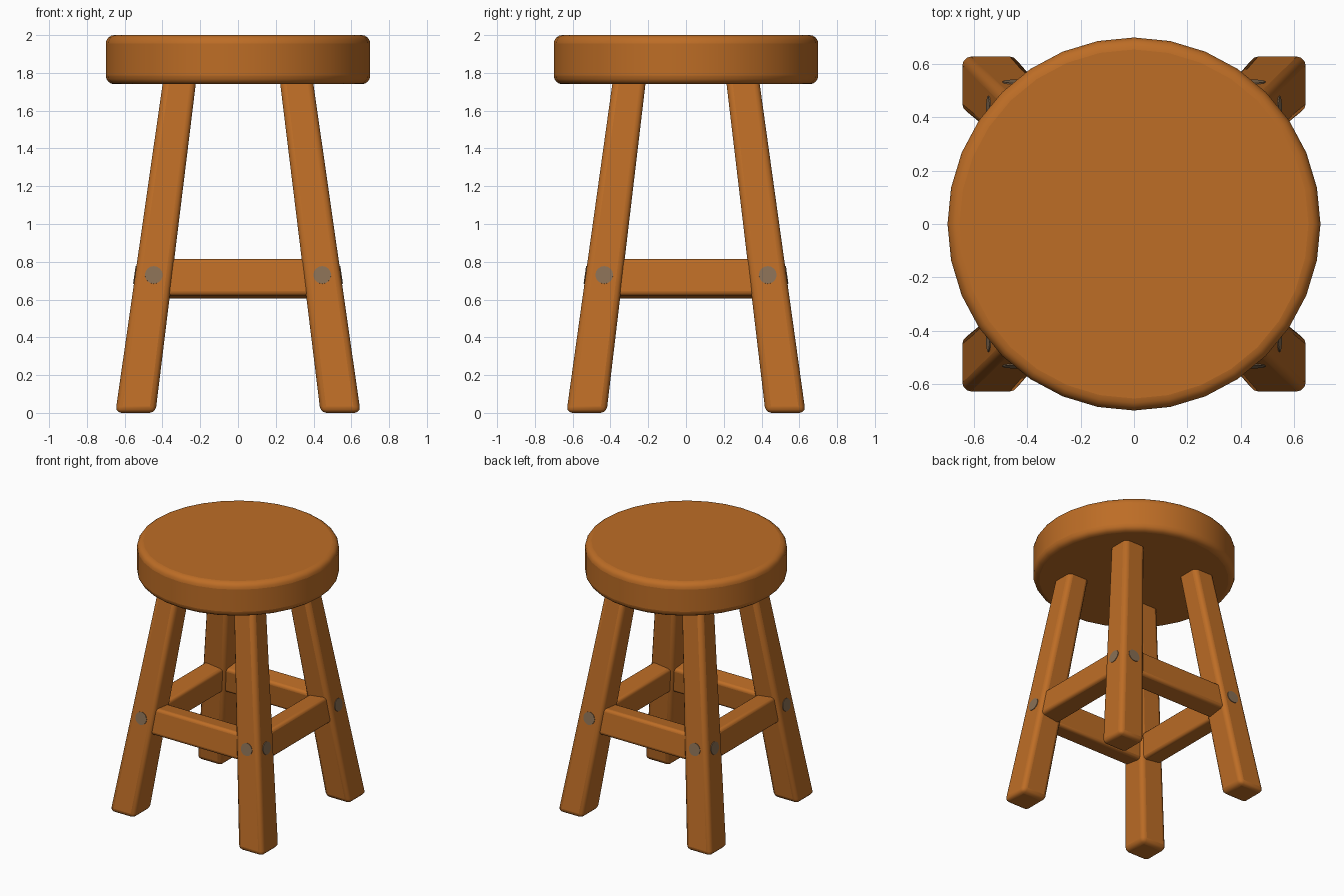
import bpy, bmesh, math
from mathutils import Vector

if "Cube" in bpy.data.objects:
    bpy.data.objects.remove(bpy.data.objects["Cube"])


def material(name, rgb):
    m = bpy.data.materials.new(name)
    m.diffuse_color = (*rgb, 1)
    m.use_nodes = True
    m.node_tree.nodes["Principled BSDF"].inputs["Base Color"].default_value = m.diffuse_color
    return m


WOOD = material("warm wood", (0.51, 0.153, 0.019))
PEG = material("grey peg", (0.25, 0.16, 0.09))


def finish(name, bm, mat, bevel=0, segments=3):
    """Turn a bmesh into a smooth, rounded object."""
    bmesh.ops.recalc_face_normals(bm, faces=bm.faces)
    mesh = bpy.data.meshes.new(name)
    bm.to_mesh(mesh)
    bm.free()
    ob = bpy.data.objects.new(name, mesh)
    bpy.context.collection.objects.link(ob)
    mesh.materials.append(mat)
    if bevel:
        mod = ob.modifiers.new("rounding", 'BEVEL')
        mod.width, mod.segments = bevel, segments
        mod.limit_method, mod.angle_limit = 'ANGLE', math.radians(40)
    bpy.ops.object.select_all(action='DESELECT')
    ob.select_set(True)
    bpy.context.view_layer.objects.active = ob
    bpy.ops.object.shade_smooth_by_angle(angle=math.radians(40))
    # keep the rounding before the smoothing
    if bevel and ob.modifiers[0].name != "rounding":
        ob.modifiers.move(ob.modifiers.find("rounding"), 0)
    return ob


def prism(name, ends, bevel):
    """Join two four-point rings into a rounded beam."""
    bm = bmesh.new()
    a, b = [[bm.verts.new(p) for p in ring] for ring in ends]
    bm.faces.new(a)
    bm.faces.new(b)
    for i in range(4):
        j = (i + 1) % 4
        bm.faces.new((a[i], a[j], b[j], b[i]))
    return finish(name, bm, WOOD, bevel)


# Leg centre line and half width at height z
def leg_at(z):
    return 0.543 - 0.133 * z, 0.527 - 0.129 * z, 0.106 - 0.0105 * z


CORNERS = [(-1, -1), (1, -1), (1, 1), (-1, 1)]

# Round seat
bm = bmesh.new()
bmesh.ops.create_cone(bm, cap_ends=True, segments=32, radius1=0.7, radius2=0.7, depth=0.26)
bmesh.ops.translate(bm, vec=(0, 0, 1.87), verts=bm.verts)
finish("seat", bm, WOOD, 0.045, 4)


def leg_ring(sx, sy, z):
    cx, cy, h = leg_at(z)
    return [(sx * cx + h * u, sy * cy + h * v, z) for u, v in CORNERS]


def peg(name, pos, normal):
    bm = bmesh.new()
    bmesh.ops.create_cone(bm, cap_ends=True, segments=16, radius1=0.047, radius2=0.047, depth=0.009)
    ob = finish(name, bm, PEG)
    ob.location = pos
    ob.rotation_euler = Vector(normal).to_track_quat('Z', 'Y').to_euler()


# Splayed, tapered legs with pegs on both outer faces
PEG_Z = 0.73
for sx, sy in CORNERS:
    prism("leg", (leg_ring(sx, sy, 0), leg_ring(sx, sy, 1.79)), 0.033)
    cx, cy, h = leg_at(PEG_Z)
    peg("peg", (sx * cx, sy * (cy + h), PEG_Z), (0, sy, 0.139))
    peg("peg", (sx * (cx + h), sy * cy, PEG_Z), (sx, 0, 0.143))

# Stretchers between the legs, leaning with them
TILT = math.atan(0.131)
Z = 0.71
CX, CY, _ = leg_at(Z)


def stretcher(name, along_x, side):
    centre, half = (CY, CX - 0.04) if along_x else (CX, CY - 0.04)
    ring = []
    for u, v in CORNERS:
        t, w = 0.077 * u, 0.098 * v
        out = centre + t * math.cos(TILT) - w * math.sin(TILT)
        ring.append((side * out, Z + t * math.sin(TILT) + w * math.cos(TILT)))
    ends = [[(e, o, z) if along_x else (o, e, z) for o, z in ring] for e in (-half, half)]
    prism(name, ends, 0.022)


for s, fb, lr in ((-1, "front", "left"), (1, "back", "right")):
    stretcher(fb + "_stretcher", True, s)
    stretcher(lr + "_stretcher", False, s)
